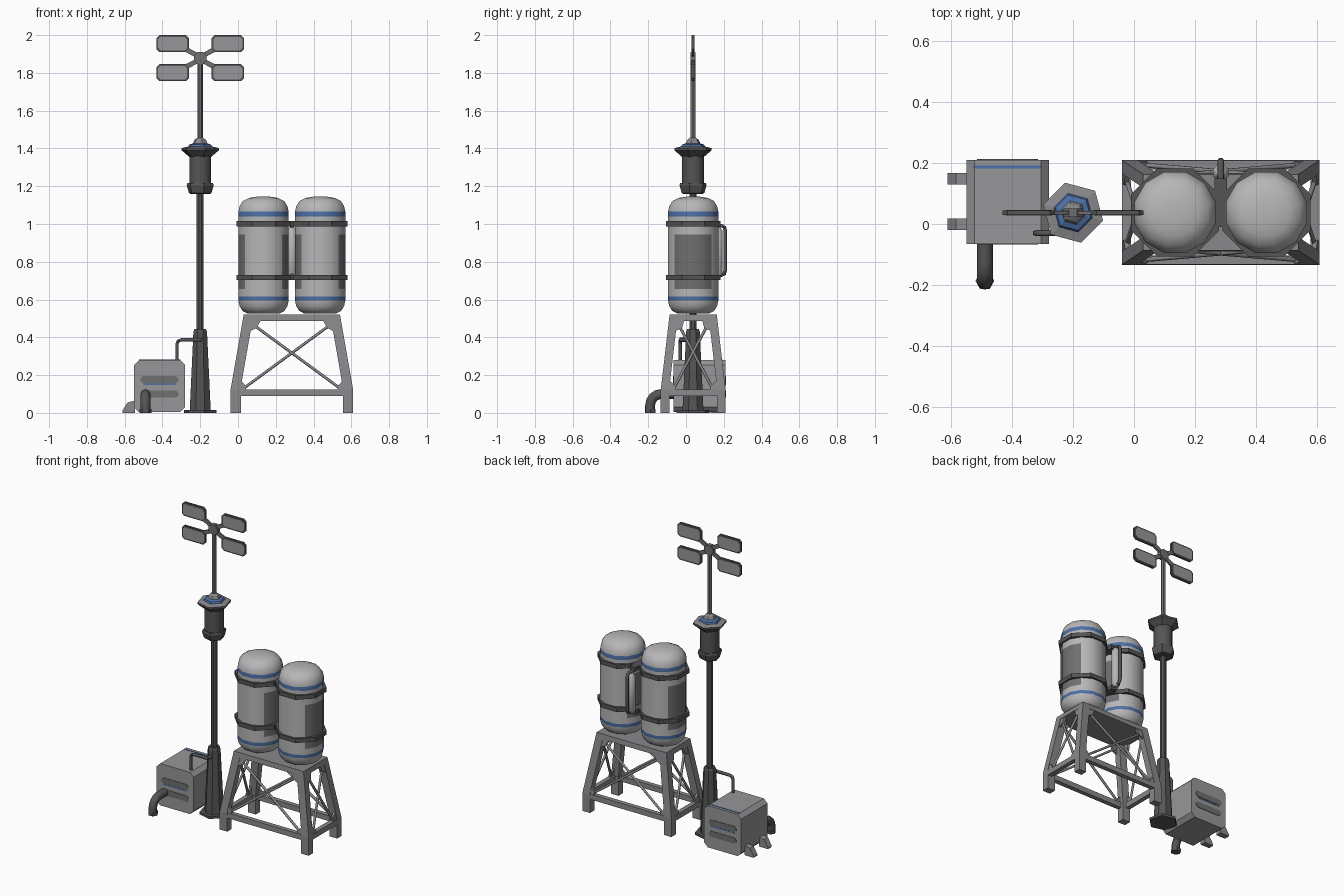
import bpy, bmesh, math
from mathutils import Vector

if "Cube" in bpy.data.objects:
    bpy.data.objects.remove(bpy.data.objects["Cube"])


def material(name, r, g, b):
    m = bpy.data.materials.new(name)
    m.diffuse_color = (r, g, b, 1)
    m.use_nodes = True
    m.node_tree.nodes["Principled BSDF"].inputs["Base Color"].default_value = m.diffuse_color
    return m


LIGHT = material("light_grey", 0.47, 0.47, 0.48)
PATCH = material("worn_grey", 0.16, 0.16, 0.165)
FRAME = material("frame_grey", 0.25, 0.25, 0.265)
CASE = material("case_grey", 0.31, 0.31, 0.32)
DARK = material("dark_grey", 0.09, 0.09, 0.093)
BLUE = material("stripe_blue", 0.075, 0.16, 0.38)


def finish(name, bm, mats, smooth=None):
    bmesh.ops.recalc_face_normals(bm, faces=bm.faces)
    me = bpy.data.meshes.new(name)
    bm.to_mesh(me)
    bm.free()
    for m in mats:
        me.materials.append(m)
    if smooth:
        me.shade_smooth()
        me.set_sharp_from_angle(angle=math.radians(smooth))
    ob = bpy.data.objects.new(name, me)
    bpy.context.collection.objects.link(ob)
    return ob


def hull(name, pts, mat):
    """Convex solid around the given points."""
    bm = bmesh.new()
    vs = [bm.verts.new(p) for p in pts]
    bmesh.ops.convex_hull(bm, input=vs)
    bmesh.ops.dissolve_limit(bm, angle_limit=0.01, verts=bm.verts, edges=bm.edges)
    return finish(name, bm, [mat])


def prism(name, xz, y0, y1, mat):
    """x-z outline extruded along y."""
    return hull(name, [(x, y, z) for y in (y0, y1) for x, z in xz], mat)


def skin(bm, rings):
    for a, b in zip(rings, rings[1:]):
        n = len(a)
        for i in range(n):
            bm.faces.new((a[i], a[(i + 1) % n], b[(i + 1) % n], b[i]))
    bm.faces.new(rings[0][::-1])
    bm.faces.new(rings[-1])


def lathe(name, prof, sides, cx, cy, turn, mats, rule=None, smooth=None):
    bm = bmesh.new()
    rings = []
    for r, z in prof:
        rings.append([bm.verts.new((cx + r * math.cos(turn + math.tau * i / sides),
                                    cy + r * math.sin(turn + math.tau * i / sides), z))
                      for i in range(sides)])
    skin(bm, rings)
    bm.normal_update()
    if rule:
        for f in bm.faces:
            f.material_index = rule(f.calc_center_median(), f.normal)
    return finish(name, bm, mats, smooth)


def tube(name, path, r, mat, sides=6, normal=None):
    """Pipe along a planar path."""
    p = [Vector(q) for q in path]
    bm = bmesh.new()
    rings = []
    for i, q in enumerate(p):
        t = (p[min(i + 1, len(p) - 1)] - p[max(i - 1, 0)]).normalized()
        n = Vector(normal) if normal else t.orthogonal().normalized()
        s = t.cross(n)
        rings.append([bm.verts.new(q + r * (math.cos(math.tau * k / sides) * n +
                                            math.sin(math.tau * k / sides) * s))
                      for k in range(sides)])
    skin(bm, rings)
    return finish(name, bm, [mat], 62)


# --- storage tanks with straps ---
TY = 0.038
TANK = [(0.085, 0.525), (0.115, 0.54), (0.131, 0.565), (0.138, 0.595), (0.138, 0.617),
        (0.138, 0.655), (0.138, 0.945), (0.138, 1.04), (0.138, 1.065),
        (0.131, 1.095), (0.113, 1.122), (0.08, 1.138), (0.035, 1.145)]


def tank_paint(c, n):
    if 0.595 < c.z < 0.617 or 1.04 < c.z < 1.065:
        return 1
    return 2 if 0.655 < c.z < 0.945 and abs(n.x) > 0.8 else 0


for side, tx in (("left", 0.135), ("right", 0.435)):
    lathe(side + "_tank", TANK, 12, tx, TY, math.radians(15),
          [LIGHT, BLUE, PATCH], tank_paint, 40)
    for lvl, z in (("lower", 0.703), ("upper", 0.988)):
        lathe(f"{side}_{lvl}_strap", [(0.156, z), (0.156, z + 0.028)], 8, tx, TY,
              math.pi / 8, [DARK])

# --- small cylinder and guard pipe behind the tanks ---
lathe("small_cylinder", [(0.012, 0.715), (0.028, 0.735), (0.028, 0.965), (0.012, 0.985)],
      8, 0.285, 0.168, math.pi / 8, [LIGHT], None, 50)
tube("guard_pipe", [(0.285, y, z) for y, z in
                    ((0.14, 0.99), (0.19, 0.99), (0.203, 0.983), (0.208, 0.965), (0.208, 0.755),
                     (0.203, 0.737), (0.19, 0.73), (0.14, 0.73))], 0.011, DARK, 6, (1, 0, 0))
for z in (0.703, 0.988):
    hull("strap_link", [(x, y, zz) for x in (0.265, 0.305) for y in (-0.01, 0.15)
                        for zz in (z, z + 0.028)], DARK)

# --- stand ---
CX, CY = 0.285, 0.038


def half(z):
    t = max(0, (z - 0.12) / 0.4)
    return 0.325 - 0.07 * t, 0.172 - 0.047 * t


def on_side(side, u, z, inset=0.0):
    """Point on a leaning stand side; u runs -1..1 between the corners."""
    hx, hy = half(z)
    s = side[1]
    if side[0] == "y":
        return (CX + u * hx, CY + s * (hy - inset), z)
    return (CX + s * (hx - inset), CY + u * hy, z)


hull("stand_deck", [(CX + sx * half(z)[0], CY + sy * half(z)[1], z)
                    for z in (0.487, 0.52) for sx in (-1, 1) for sy in (-1, 1)], FRAME)
for sx in (-1, 1):
    for sy in (-1, 1):
        for part, zs, w in (("foot", (0, 0.12), 0.055), ("leg", (0.12, 0.5), 0.052)):
            hull("stand_" + part, [(CX + sx * (half(z)[0] - a), CY + sy * (half(z)[1] - b), z)
                                   for z in zs for a in (0, w) for b in (0, w * 0.85)], FRAME)

for axis, s in (("y", -1), ("y", 1), ("x", -1), ("x", 1)):
    side = (axis, s)
    wide = axis == "y"
    hull("stand_lower_rail", [on_side(side, u, z, i) for u in (-0.97, 0.97)
                              for z in (0.09, 0.125) for i in (0, 0.03)], FRAME)
    e = 0.30 if wide else 0.56      # inner edge of the corner plates
    for m in (-1, 1):
        hull("stand_upper_gusset", [on_side(side, m * u, z, i) for i in (0.003, 0.018)
                                    for u, z in ((0.9, 0.49), (1 - e - 0.07, 0.49),
                                                 (1 - e, 0.45), (0.9, 0.42))], FRAME)
        hull("stand_lower_gusset", [on_side(side, m * u, z, i) for i in (0.003, 0.018)
                                    for u, z in ((0.95, 0.12), (1 - e * 0.83, 0.12),
                                                 (1 - e * 0.83, 0.14), (0.95, 0.2))], FRAME)
        k = 0.79 if wide else 0.6
        tube("stand_cross_brace", [on_side(side, -m * k, 0.13, 0.015),
                                   on_side(side, m * k, 0.47, 0.015)], 0.008, FRAME, 6)

# --- mast ---
MX, MY, TURN = -0.2, 0.037, math.radians(45)
lathe("mast_foot_plate", [(0.09, 0), (0.09, 0.015)], 6, MX, MY, TURN, [DARK])
lathe("mast_base", [(0.06, 0.015), (0.039, 0.43), (0.033, 0.443)], 8, MX, MY, math.pi / 8, [DARK])
lathe("mast_lower_pole", [(0.02, 0.44), (0.02, 1.18)], 8, MX, MY, math.pi / 8, [DARK])
lathe("mast_sensor_collar", [(0.055, 1.16), (0.062, 1.165), (0.074, 1.205), (0.07, 1.217)],
      6, MX, MY, TURN, [DARK])
lathe("mast_sensor_body", [(0.058, 1.21), (0.058, 1.37)], 12, MX, MY, 0, [DARK], None, 40)
lathe("mast_sensor_cap", [(0.06, 1.355), (0.102, 1.39), (0.102, 1.402), (0.066, 1.41),
                          (0.06, 1.42), (0.04, 1.427), (0.03, 1.447), (0.013, 1.458)],
      6, MX, MY, TURN, [DARK, FRAME, BLUE],
      lambda c, n: 2 if 1.41 < c.z < 1.427 else (1 if c.z > 1.402 else 0))
lathe("mast_upper_pole", [(0.015, 1.45), (0.014, 1.88)], 6, MX, MY, 0, [PATCH])

# --- antenna head ---
prism("antenna_hub", [(MX + 0.035 * math.cos(a), 1.878 + 0.035 * math.sin(a))
                      for a in [math.pi / 8 + k * math.pi / 4 for k in range(8)]],
      MY - 0.014, MY + 0.014, PATCH)


def octa(cx, cz, w, h, c):
    return [(cx + a * x, cz + b * z) for a in (-1, 1) for b in (-1, 1)
            for x, z in ((w, h - c), (w - c, h))]


for sx in (-1, 1):
    for sz in (-1, 1):
        px, pz = MX + sx * 0.146, 1.878 + sz * 0.077
        prism("antenna_panel", octa(px, pz, 0.086, 0.045, 0.016), MY - 0.007, MY + 0.007, DARK)
        for f in (-1, 1):
            prism("antenna_panel_face", octa(px, pz, 0.077, 0.036, 0.013),
                  MY + f * 0.006, MY + f * 0.009, CASE)
        prism("antenna_arm", [(MX + sx * x, 1.878 + sz * z) for x, z in
                              ((0.015, 0.028), (0.025, 0.005), (0.065, 0.032),
                               (0.055, 0.05), (0.085, 0.036), (0.07, 0.058))],
              MY - 0.006, MY + 0.006, PATCH)

# --- pump case ---
prism("pump_case", octa(-0.415, 0.142, 0.135, 0.138, 0.026), -0.065, 0.21, CASE)
for y, f in ((-0.065, -1), (0.21, 1)):
    for z in (0.175, 0.1):
        prism("pump_vent", octa(-0.415, z, 0.1, 0.019, 0.013), y, y + f * 0.003, PATCH)
    prism("pump_front_stripe", octa(-0.415, 0.151, 0.085, 0.004, 0.001), y, y + f * 0.002, BLUE)
hull("pump_top_stripe", [(x, y, z) for x in (-0.525, -0.305) for y in (0.183, 0.193)
                         for z in (0.279, 0.282)], BLUE)
for y in (-0.02, 0.13):
    prism("pump_side_foot", [(-0.612, 0), (-0.612, 0.012), (-0.585, 0.055), (-0.545, 0.065),
                             (-0.545, 0)], y, y + 0.038, FRAME)

# --- pipes ---
arc = [(-0.49, -0.13 - 0.06 * math.sin(a), 0.04 + 0.06 * math.cos(a))
       for a in [k * math.pi / 8 for k in range(5)]]
tube("outlet_pipe", [(-0.49, -0.05, 0.1)] + arc + [(-0.49, -0.19, 0.0)], 0.026, DARK, 8, (1, 0, 0))
lathe("outlet_flange", [(0.031, 0), (0.031, 0.02)], 6, -0.49, -0.187, 0, [DARK])
tube("feed_pipe", [(x, -0.03, z) for x, z in
                   ((-0.323, 0.27), (-0.323, 0.365), (-0.317, 0.38), (-0.3, 0.387),
                    (-0.195, 0.387))], 0.01, DARK, 6, (0, 1, 0))
tube("feed_pipe_joint", [(-0.2, -0.035, 0.387), (-0.2, 0.03, 0.387)], 0.012, DARK, 6)
